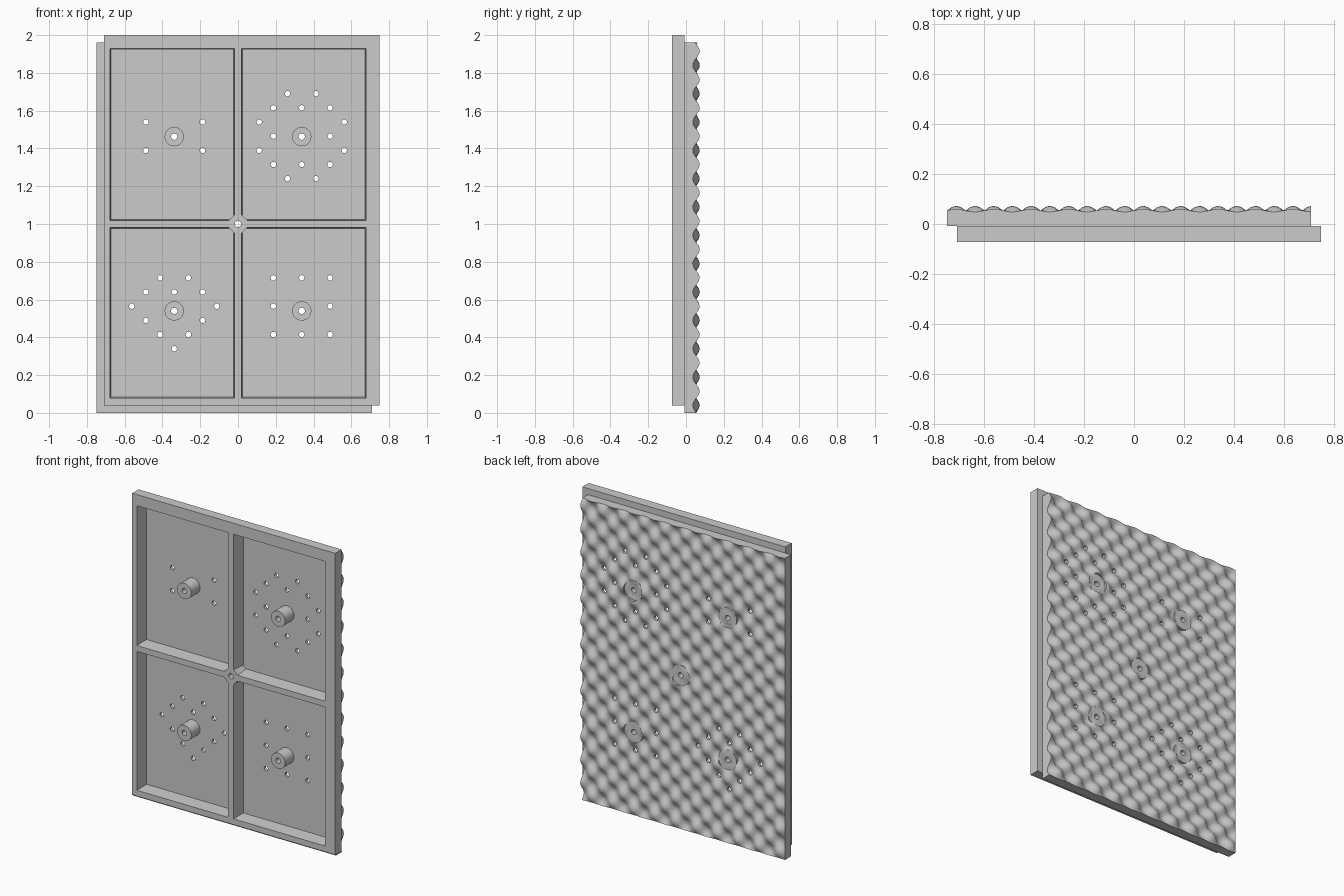
import bpy, bmesh
from math import cos, pi, radians
from mathutils import Matrix, Vector

if "Cube" in bpy.data.objects:
    bpy.data.objects.remove(bpy.data.objects["Cube"])

P = 0.075                      # spacing of the egg-crate lattice
X0, Z0 = 0.3375, 1.465         # one valley of the lattice
FRONT, SEAM, FLOOR = -0.073, -0.008, 0.02


def make(name, bm):
    bmesh.ops.recalc_face_normals(bm, faces=bm.faces)
    me = bpy.data.meshes.new(name)
    bm.to_mesh(me)
    bm.free()
    ob = bpy.data.objects.new(name, me)
    bpy.context.collection.objects.link(ob)
    return ob


def cyl(bm, x, z, r, y0, y1, seg=32, turn=0.0):
    m = (Matrix.Translation((x, (y0 + y1) / 2, z)) @ Matrix.Rotation(turn, 4, 'Y')
         @ Matrix.Rotation(pi / 2, 4, 'X'))
    bmesh.ops.create_cone(bm, cap_ends=True, segments=seg, radius1=r, radius2=r,
                          depth=y1 - y0, matrix=m)


def box(bm, x0, x1, y0, y1, z0, z1, draft=0.0):
    vs = bmesh.ops.create_cube(bm, size=1)['verts']
    for v in vs:
        back = v.co.y > 0
        d = draft if back else 0
        v.co = Vector((x1 - d if v.co.x > 0 else x0 + d, y1 if back else y0,
                       z1 - d if v.co.z > 0 else z0 + d))


def boolean(target, cutter, op):
    cutter.hide_render = True
    mod = target.modifiers.new(cutter.name, 'BOOLEAN')
    mod.object, mod.operation, mod.solver = cutter, op, 'EXACT'
    bpy.context.view_layer.objects.active = target
    bpy.ops.object.modifier_apply(modifier=mod.name)
    bpy.data.objects.remove(cutter)


# Back slab with egg-crate surface
bm = bmesh.new()
NX, NZ = 78, 104
grid = []
for i in range(NX + 1):
    x = -0.75 + 1.46 * i / NX
    grid.append([])
    for j in range(NZ + 1):
        z = 1.96 * j / NZ
        y = 0.054 - 0.019 * cos(pi * (x - X0) / P) * cos(pi * (z - Z0) / P)
        grid[-1].append(bm.verts.new((x, y, z)))
for i in range(NX):
    for j in range(NZ):
        bm.faces.new((grid[i][j], grid[i + 1][j], grid[i + 1][j + 1], grid[i][j + 1]))
rim = [e for e in bm.edges if e.is_boundary]
ext = bmesh.ops.extrude_edge_only(bm, edges=rim)['geom']
for v in ext:
    if isinstance(v, bmesh.types.BMVert):
        v.co.y = SEAM
bmesh.ops.holes_fill(bm, edges=[e for e in ext if isinstance(e, bmesh.types.BMEdge)
                                and e.is_boundary], sides=0)
panel = make("drain_panel", bm)

# Front frame, shifted to form the overlapping edge
bm = bmesh.new()
box(bm, -0.71, 0.75, FRONT, SEAM + 0.0006, 0.04, 2.0)
boolean(panel, make("front_frame", bm), 'UNION')

# Four pockets in the front
bm = bmesh.new()
for x0, x1 in ((-0.677, -0.019), (0.019, 0.677)):
    for z0, z1 in ((0.078, 0.981), (1.019, 1.928)):
        box(bm, x0, x1, FRONT - 0.001, FLOOR, z0, z1, 0.005)
boolean(panel, make("pockets", bm), 'DIFFERENCE')

# Bosses with flat pads on the back
corners = [(sx * X0, z) for sx in (-1, 1) for z in (0.54, 1.4625)]
PAD = 0.055
bm = bmesh.new()
for x, z in corners + [(0, 1.0)]:
    cyl(bm, x, z, 0.066, PAD, 0.1)
boolean(panel, make("pad_recesses", bm), 'DIFFERENCE')
bm = bmesh.new()
for x, z in corners + [(0, 1.0)]:
    cyl(bm, x, z, 0.0655, 0.024, PAD - 0.0003)
boolean(panel, make("pads", bm), 'UNION')
bm = bmesh.new()
for x, z in corners:
    cyl(bm, x, z, 0.051, FRONT + 0.003, 0.03)
cyl(bm, 0, 1.0, 0.052, FRONT + 0.0002, 0.03, 8, pi / 8)
boolean(panel, make("bosses", bm), 'UNION')

# Screw holes and drain holes, the latter as lattice steps mirrored about each centre
bm = bmesh.new()
for x, z in corners + [(0, 1.0)]:
    cyl(bm, x, z, 0.017, -0.1, 0.1, 20)


def drains(cx, cz, half):
    for i, j in half:
        for s in {-i, i}:
            cyl(bm, cx + s * P, cz + j * P, 0.0145, -0.1, 0.1, 12)


drains(-X0, Z0, [(2, 1), (2, -1)])
drains(X0, Z0, [(i, s * j) for i, j in ((1, 3), (0, 2), (2, 2), (3, 1)) for s in (1, -1)]
       + [(2, 0)])
drains(-X0, 0.565, [(1, 2), (2, 1), (0, 1), (3, 0), (2, -1), (1, -2), (0, -3)])
drains(X0, 0.565, [(i, j) for i in (0, 2) for j in (2, -2)] + [(2, 0)])
boolean(panel, make("holes", bm), 'DIFFERENCE')

# Smooth waves, sharp edges
bpy.ops.object.select_all(action='DESELECT')
panel.select_set(True)
bpy.context.view_layer.objects.active = panel
bpy.ops.object.shade_smooth_by_angle(angle=radians(30))
